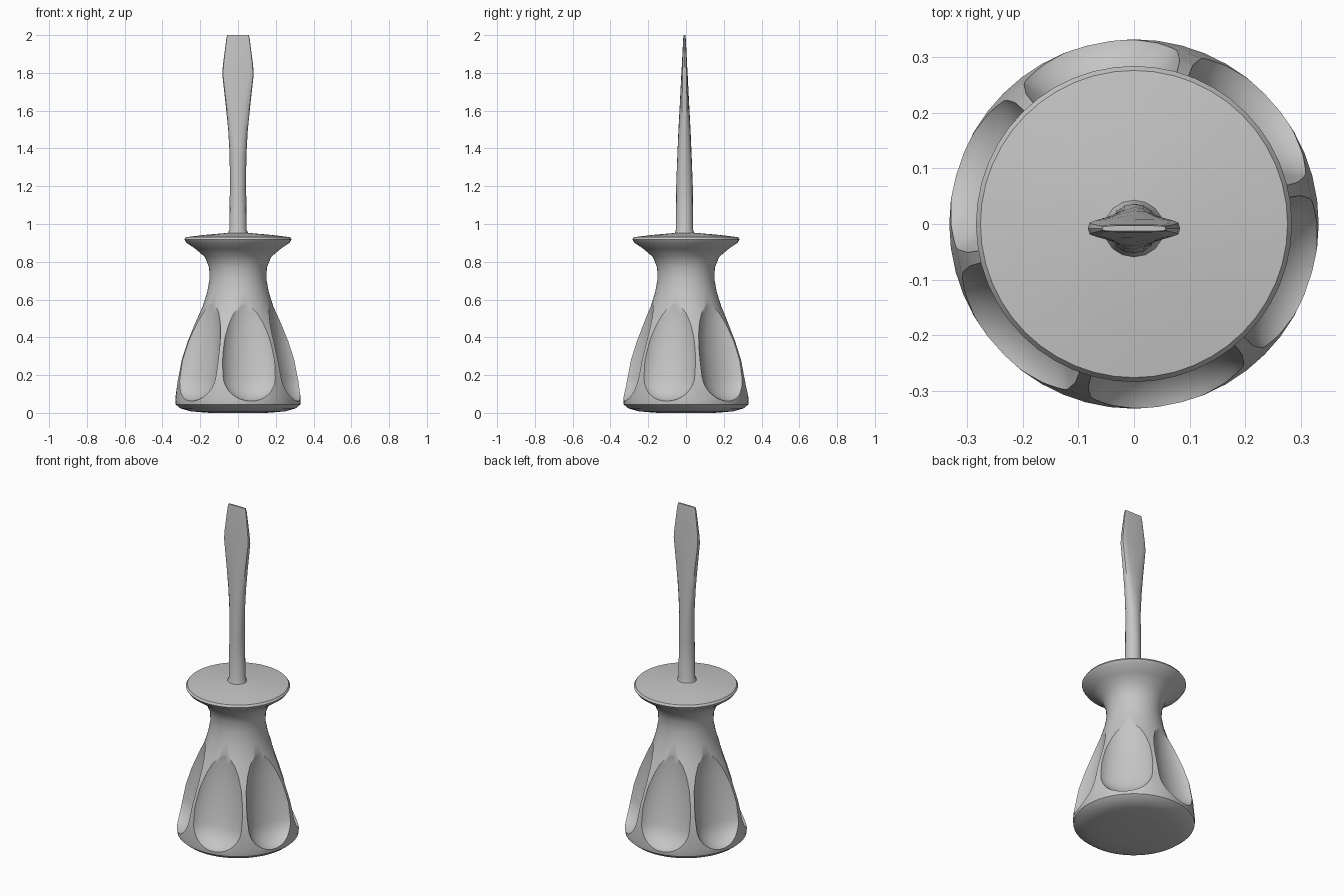
import bpy, bmesh
from math import sin, cos, pi, radians, copysign
from mathutils import Matrix

cube = bpy.data.objects.get("Cube")
if cube:
    bpy.data.objects.remove(cube, do_unlink=True)

grey = bpy.data.materials.new("plain grey")
grey.use_nodes = True
grey.diffuse_color = (0.56, 0.56, 0.56, 1)
grey.node_tree.nodes["Principled BSDF"].inputs["Base Color"].default_value = (0.56, 0.56, 0.56, 1)


def add_object(name, bm):
    bmesh.ops.recalc_face_normals(bm, faces=bm.faces)
    mesh = bpy.data.meshes.new(name)
    bm.to_mesh(mesh)
    bm.free()
    obj = bpy.data.objects.new(name, mesh)
    bpy.context.collection.objects.link(obj)
    mesh.materials.append(grey)
    return obj


def select(obj):
    bpy.ops.object.select_all(action='DESELECT')
    obj.select_set(True)
    bpy.context.view_layer.objects.active = obj


def loft(name, sections, sides, centre_y=0):
    """Stack rings of (half width, half depth, height, squareness) and cap both ends."""
    bm = bmesh.new()
    rings = []
    for w, d, z, power in sections:
        ring = []
        for i in range(sides):
            a = 2 * pi * i / sides
            c, s = cos(a), sin(a)
            x = w * copysign(abs(c) ** power, c)
            y = d * copysign(abs(s) ** power, s)
            ring.append(bm.verts.new((x, y + centre_y, z)))
        rings.append(ring)
    for low, high in zip(rings, rings[1:]):
        for i in range(sides):
            j = (i + 1) % sides
            bm.faces.new((low[i], low[j], high[j], high[i]))
    bm.faces.new(rings[0])
    bm.faces.new(rings[-1])
    return add_object(name, bm)


# Turned handle with a waist and a wide flange
profile = [(0.15, 0.0), (0.25, 0.008), (0.305, 0.024), (0.33, 0.045), (0.332, 0.07),
           (0.322, 0.17), (0.303, 0.28), (0.27, 0.38), (0.226, 0.48), (0.188, 0.56),
           (0.163, 0.64), (0.15, 0.71), (0.153, 0.77), (0.175, 0.825), (0.225, 0.868),
           (0.272, 0.9), (0.284, 0.918), (0.276, 0.93), (0.18, 0.942), (0.03, 0.955)]
handle = loft("handle", [(r, r, z, 1) for r, z in profile], 48)

# Six finger flutes, round at the bottom and tapering to a point at the top
for k in range(6):
    bm = bmesh.new()
    bmesh.ops.create_uvsphere(bm, u_segments=32, v_segments=20, radius=1)
    bmesh.ops.scale(bm, vec=(0.1, 0.158, 0.14), verts=bm.verts)
    for v in bm.verts:
        if v.co.z > 0:
            v.co.z *= 3.5
    place = (Matrix.Rotation(radians(42 + 60 * k), 4, 'Z')
             @ Matrix.Translation((0.328, 0, 0.2))
             @ Matrix.Rotation(radians(-13), 4, 'Y'))
    bmesh.ops.transform(bm, matrix=place, verts=bm.verts)
    cutter = add_object("flute_cutter", bm)
    cutter.hide_render = True
    cut = handle.modifiers.new("flute", 'BOOLEAN')
    cut.operation = 'DIFFERENCE'
    cut.solver = 'EXACT'
    cut.object = cutter
    select(handle)
    bpy.ops.object.modifier_apply(modifier=cut.name)
    bpy.data.objects.remove(cutter, do_unlink=True)

# Shaft that flattens into a flared blade
shaft = loft("shaft", [(0.06, 0.055, 0.94, 1), (0.046, 0.046, 0.97, 1), (0.043, 0.044, 1.2, 1),
                       (0.044, 0.038, 1.36, 1), (0.052, 0.032, 1.5, 0.85), (0.065, 0.025, 1.63, 0.7),
                       (0.083, 0.017, 1.79, 0.5), (0.08, 0.014, 1.84, 0.5),
                       (0.062, 0.007, 1.98, 0.4), (0.057, 0.005, 2.0, 0.4)], 16, -0.008)

for obj, angle in ((handle, 32), (shaft, 35)):
    select(obj)
    bpy.ops.object.shade_smooth_by_angle(angle=radians(angle))
